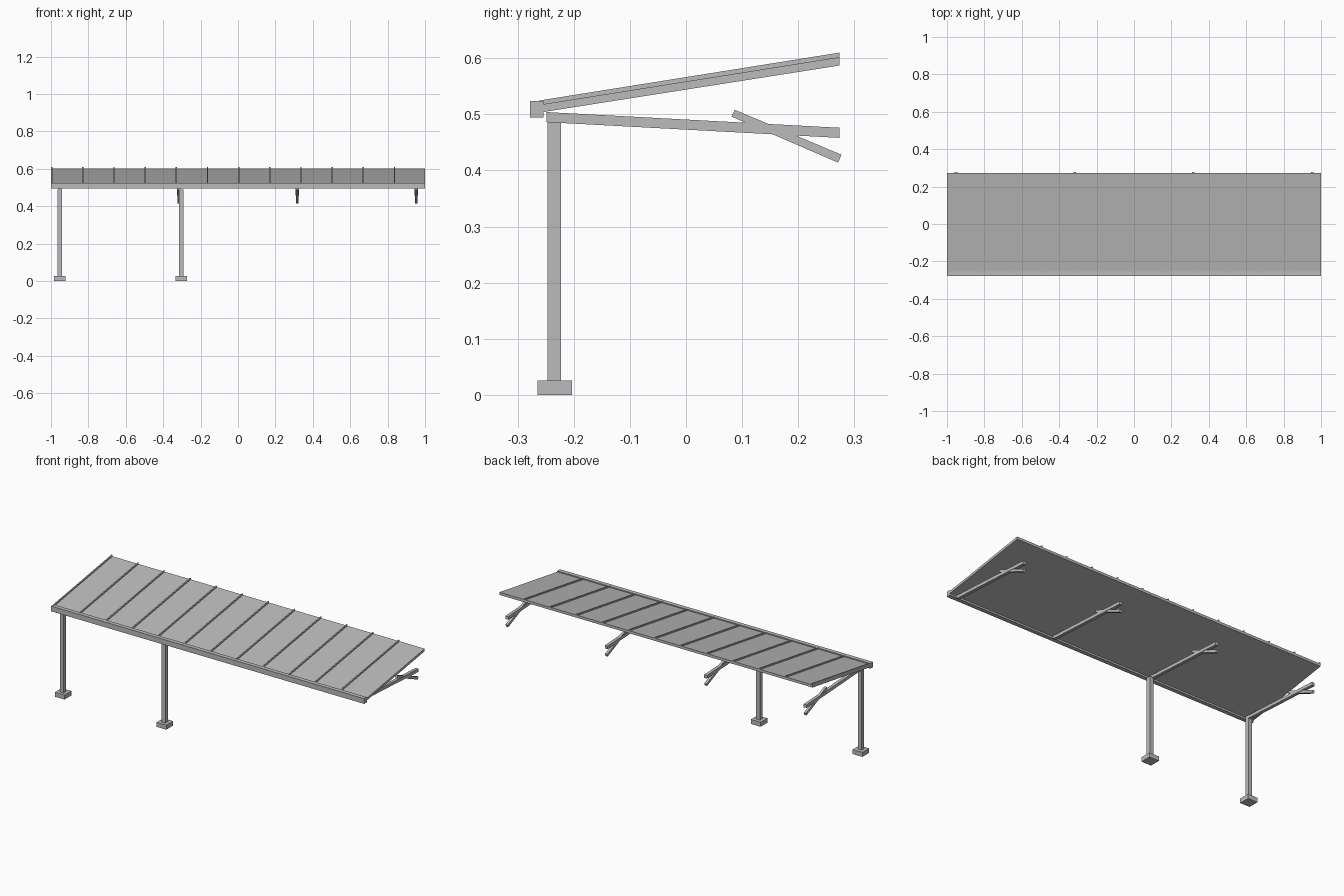
import bpy, bmesh

if "Cube" in bpy.data.objects:
    bpy.data.objects.remove(bpy.data.objects["Cube"])

steel = bpy.data.materials.new("grey steel")
steel.diffuse_color = (0.5, 0.5, 0.5, 1)
steel.use_nodes = True
steel.node_tree.nodes["Principled BSDF"].inputs["Base Color"].default_value = steel.diffuse_color


def prism(name, profile, x0, x1):
    """Extrude a side profile of (y, z) points along x."""
    bm = bmesh.new()
    a = [bm.verts.new((x0, y, z)) for y, z in profile]
    b = [bm.verts.new((x1, y, z)) for y, z in profile]
    n = len(profile)
    bm.faces.new(a)
    bm.faces.new(b[::-1])
    for i in range(n):
        j = (i + 1) % n
        bm.faces.new((a[i], b[i], b[j], a[j]))
    bmesh.ops.recalc_face_normals(bm, faces=bm.faces)
    me = bpy.data.meshes.new(name)
    bm.to_mesh(me)
    bm.free()
    me.materials.append(steel)
    ob = bpy.data.objects.new(name, me)
    bpy.context.collection.objects.link(ob)
    return ob


def box(name, x, y, hw, z0, z1):
    return prism(name, [(y - hw, z0), (y + hw, z0), (y + hw, z1), (y - hw, z1)], x - hw, x + hw)


# Sloped roof panel and the front beam
prism("roof_panel", [(-0.255, 0.504), (0.274, 0.587), (0.274, 0.602), (-0.255, 0.518)], -1, 1)
prism("front_beam", [(-0.278, 0.494), (-0.254, 0.494), (-0.254, 0.524), (-0.278, 0.524)], -1, 1)

# Raised seams on the roof
for i in range(12):
    x = -0.9965 + i / 6
    if x < 0.9:
        prism("roof_seam", [(-0.262, 0.516), (0.274, 0.601), (0.274, 0.610), (-0.262, 0.5245)],
              x - 0.0035, x + 0.0035)

# Posts with footings
for x in (-0.953, -0.303):
    box("post", x, -0.235, 0.012, 0.02, 0.488)
    box("post_footing", x, -0.234, 0.031, 0, 0.026)

# Cantilever arms, each crossed by a short strut
for i in range(4):
    x = -0.952 + i * 0.6347
    prism("roof_arm", [(-0.249, 0.486), (0.274, 0.458), (0.274, 0.476), (-0.249, 0.504)],
          x - 0.009, x + 0.009)
    prism("arm_strut", [(0.081, 0.496), (0.271, 0.414), (0.277, 0.428), (0.087, 0.508)],
          x - 0.007, x + 0.007)
